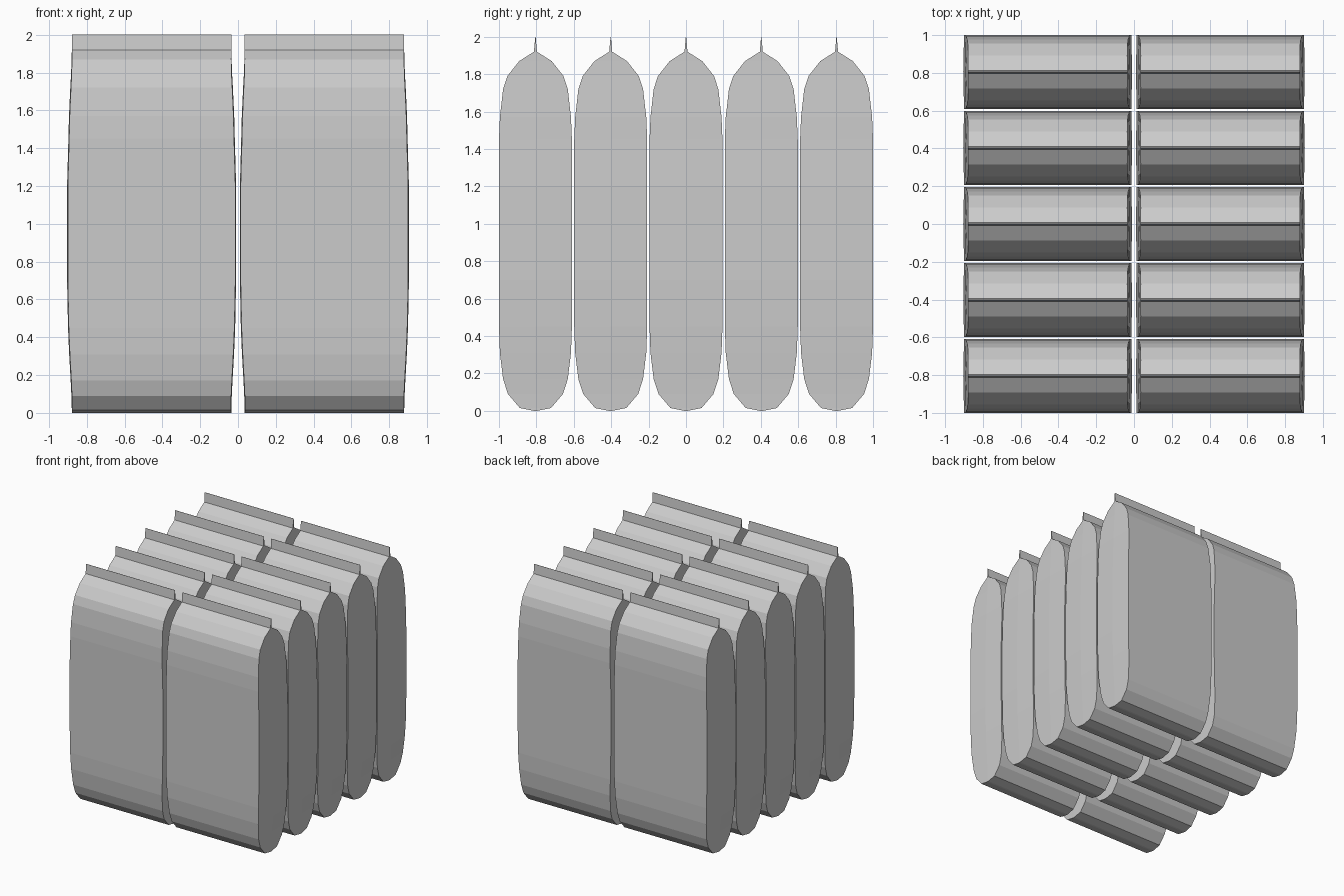
import bpy, bmesh

if "Cube" in bpy.data.objects:
    bpy.data.objects.remove(bpy.data.objects["Cube"])

# sack profile: height, half depth, half length
LEVELS = [
    (0.0, 0.008, 0.422), (0.015, 0.083, 0.422), (0.09, 0.147, 0.424),
    (0.17, 0.173, 0.428), (0.31, 0.190, 0.436), (0.45, 0.195, 0.442),
    (0.70, 0.195, 0.447), (1.20, 0.195, 0.447), (1.45, 0.195, 0.440),
    (1.57, 0.190, 0.437), (1.72, 0.173, 0.430), (1.79, 0.150, 0.426),
    (1.87, 0.087, 0.423), (1.92, 0.008, 0.422), (2.0, 0.001, 0.422),
]


def sack_mesh():
    bm = bmesh.new()
    rings = []
    for z, d, l in LEVELS:
        c = l - 0.004 * d / 0.195      # ends bulge slightly along the middle
        pts = [(-c, -d), (c, -d), (l, 0), (c, d), (-c, d), (-l, 0)]
        rings.append([bm.verts.new((x, y, z)) for x, y in pts])
    for a, b in zip(rings, rings[1:]):
        for i in range(6):
            j = (i + 1) % 6
            bm.faces.new((a[i], a[j], b[j], b[i]))
    bm.faces.new(rings[0][::-1])
    bm.faces.new(rings[-1])
    bmesh.ops.recalc_face_normals(bm, faces=bm.faces)
    me = bpy.data.meshes.new("sack")
    bm.to_mesh(me)
    bm.free()
    return me


# two columns of five sacks
mesh = sack_mesh()
for col, x in enumerate((-0.457, 0.457)):
    for row in range(5):
        ob = bpy.data.objects.new(f"sack_{col}_{row}", mesh)
        ob.location = (x, (row - 2) * 0.4025, 0)
        bpy.context.collection.objects.link(ob)
